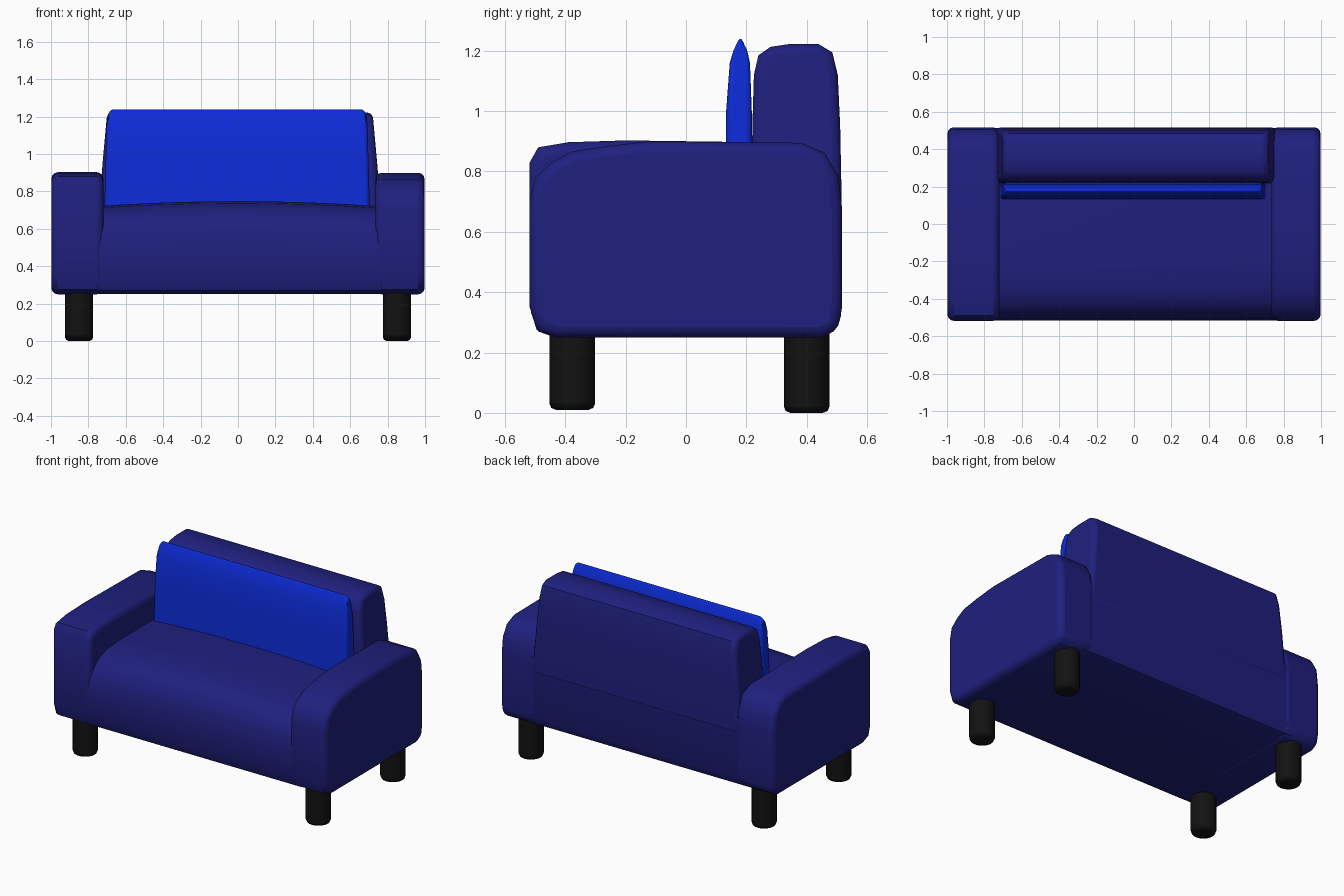
import bpy, bmesh
from math import radians

if "Cube" in bpy.data.objects:
    bpy.data.objects.remove(bpy.data.objects["Cube"])


def material(name, rgb):
    m = bpy.data.materials.new(name)
    m.diffuse_color = (*rgb, 1)
    m.use_nodes = True
    m.node_tree.nodes["Principled BSDF"].inputs["Base Color"].default_value = m.diffuse_color
    return m


navy = material("navy fabric", (0.014, 0.014, 0.21))
blue = material("blue fabric", (0.004, 0.025, 0.7))
black = material("black wood", (0.006, 0.006, 0.006))


def finish(ob, mat, bevel, segments=3, limit=55):
    ob.data.materials.append(mat)
    if bevel:
        mod = ob.modifiers.new("soft edges", 'BEVEL')
        mod.width, mod.segments = bevel, segments
        mod.limit_method, mod.angle_limit = 'ANGLE', radians(limit)
    bpy.ops.object.select_all(action='DESELECT')
    ob.select_set(True)
    bpy.context.view_layer.objects.active = ob
    bpy.ops.object.shade_smooth_by_angle(angle=radians(45))


def prism(name, profile, x0, x1, mat, bevel, steps=1, deform=None):
    """Sweep a (y, z) side profile along x, optionally reshaping each point."""
    bm = bmesh.new()
    rings = []
    for i in range(steps + 1):
        x = x0 + (x1 - x0) * i / steps
        pts = [(x, y, z) for y, z in profile]
        rings.append([bm.verts.new(deform(*p) if deform else p) for p in pts])
    n = len(profile)
    for a, b in zip(rings, rings[1:]):
        for j in range(n):
            k = (j + 1) % n
            bm.faces.new((a[j], a[k], b[k], b[j]))
    bm.faces.new(rings[0])
    bm.faces.new(rings[-1])
    bmesh.ops.recalc_face_normals(bm, faces=bm.faces)
    me = bpy.data.meshes.new(name)
    bm.to_mesh(me)
    bm.free()
    ob = bpy.data.objects.new(name, me)
    bpy.context.collection.objects.link(ob)
    finish(ob, mat, bevel)


# seat: rolled front edge, slightly domed top
seat = [(-0.44, 0.252), (-0.49, 0.27), (-0.513, 0.33), (-0.515, 0.48), (-0.505, 0.58),
        (-0.475, 0.65), (-0.42, 0.70), (-0.33, 0.728), (-0.2, 0.738), (0.3, 0.738),
        (0.513, 0.738), (0.513, 0.32), (0.49, 0.27), (0.44, 0.252)]
prism("seat", seat, -0.8, 0.8, navy, 0, 8,
      lambda x, y, z: (x, y, z + (0.01 - 0.03 * (x / 0.8) ** 2 if z > 0.6 else 0)))

# arms: the left one is squarer at the front, the right one more rounded
lower = [(0.517, 0.35), (0.505, 0.275), (0.45, 0.25), (-0.43, 0.25), (-0.495, 0.275), (-0.518, 0.35)]
rear = [(0.38, 0.895), (0.46, 0.862), (0.505, 0.785), (0.517, 0.68)]
left_front = [(-0.518, 0.83), (-0.49, 0.88), (-0.39, 0.897), (-0.2, 0.903)]
right_front = [(-0.518, 0.70), (-0.5, 0.78), (-0.445, 0.83), (-0.38, 0.866), (-0.26, 0.885), (-0.12, 0.90)]
prism("left_arm", lower + left_front + rear, -0.998, -0.72, navy, 0.035)
prism("right_arm", lower + right_front + rear, 0.735, 0.998, navy, 0.035)

# backrest, narrowing towards the top
back = [(0.215, 0.6), (0.22, 0.95), (0.225, 1.12), (0.24, 1.185), (0.28, 1.213), (0.34, 1.222),
        (0.44, 1.222), (0.485, 1.195), (0.503, 1.12), (0.511, 0.95), (0.516, 0.7), (0.516, 0.6)]
prism("backrest", back, -0.755, 0.755, navy, 0.03, 1,
      lambda x, y, z: (0.01 + x * (1 - 0.12 * max(0, z - 0.72)), y, z))

# thin back cushion with a pinched top seam
cushion = [(0.13, 0.68), (0.133, 1.0), (0.145, 1.16), (0.157, 1.2), (0.18, 1.25),
           (0.203, 1.2), (0.212, 1.16), (0.218, 1.0), (0.22, 0.68)]
prism("back_cushion", cushion, -0.715, 0.705, blue, 0.018, 1,
      lambda x, y, z: (x * (1 - 0.04 * (z - 0.7) - (0.025 if z > 1.22 else 0)), y, z))

# legs
for side, x in (("left", -0.85), ("right", 0.85)):
    for end, y, z0 in (("front", -0.377, 0.01), ("rear", 0.4, 0.0)):
        h = 0.3 - z0
        bpy.ops.mesh.primitive_cylinder_add(vertices=20, radius=0.076, depth=h,
                                            location=(x, y, z0 + h / 2))
        leg = bpy.context.object
        leg.name = f"{end}_{side}_leg"
        finish(leg, black, 0.022, 2)
